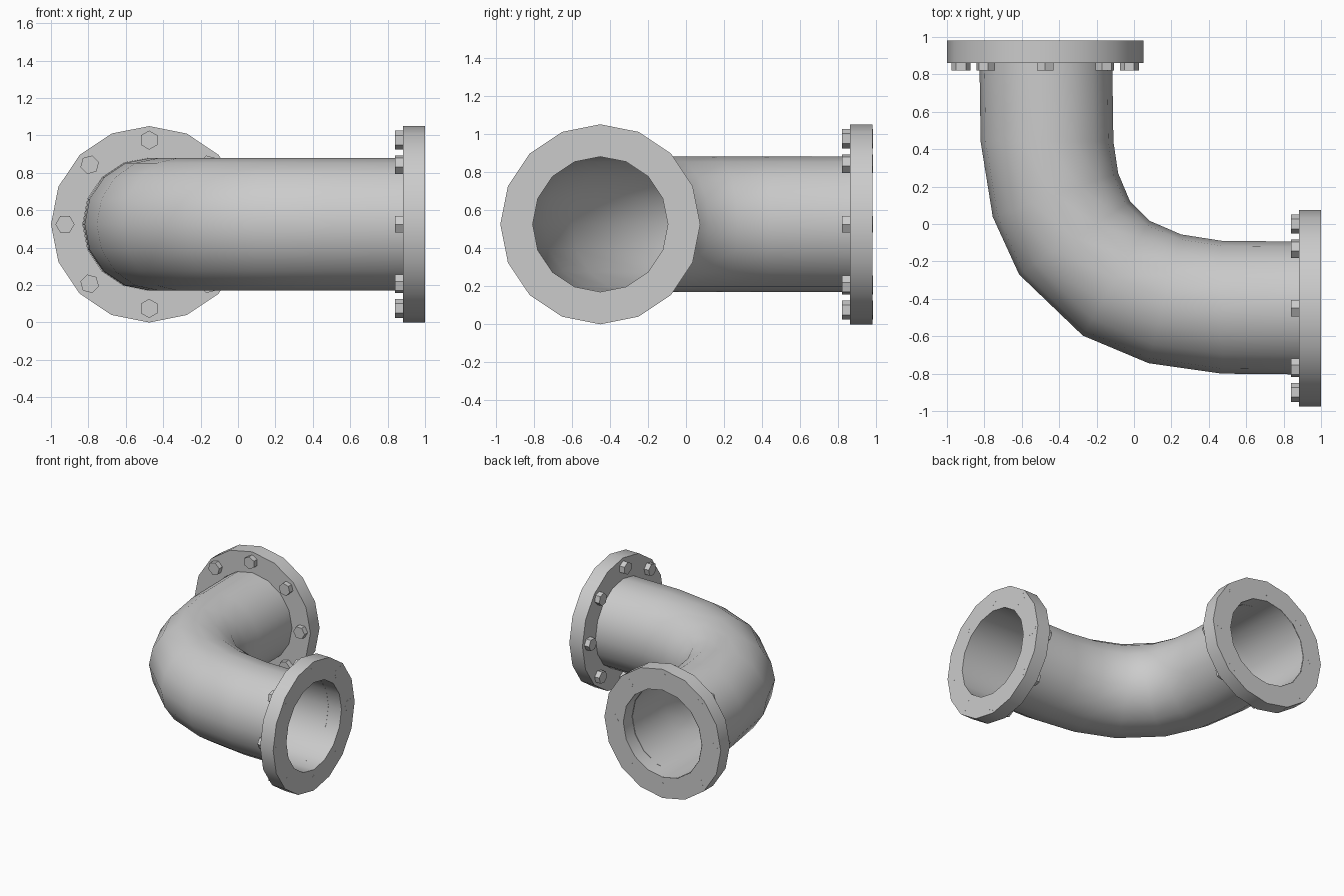
import bpy, bmesh
from math import cos, sin, pi, radians
from mathutils import Vector

if "Cube" in bpy.data.objects:
    bpy.data.objects.remove(bpy.data.objects["Cube"])

SIDES = 16
CZ = 0.525          # height of the pipe axis
PIPE_R = 0.355
UP = Vector((0, 0, 1))


def make_object(name, rings, cap=False):
    """Skin a list of closed rings into a smooth-by-angle object."""
    bm = bmesh.new()
    loops = [[bm.verts.new(p) for p in ring] for ring in rings]
    for a, b in zip(loops, loops[1:]):
        n = len(a)
        for i in range(n):
            j = (i + 1) % n
            bm.faces.new((a[i], a[j], b[j], b[i]))
    if cap:
        bm.faces.new(loops[0][::-1])
        bm.faces.new(loops[-1])
    mesh = bpy.data.meshes.new(name)
    bm.to_mesh(mesh)
    bm.free()
    obj = bpy.data.objects.new(name, mesh)
    bpy.context.collection.objects.link(obj)
    bpy.ops.object.select_all(action='DESELECT')
    obj.select_set(True)
    bpy.context.view_layer.objects.active = obj
    bpy.ops.object.shade_smooth_by_angle(angle=radians(40))
    return obj


def circle(center, u, v, r, n, start=0.0):
    return [center + r * (cos(start + 2 * pi * i / n) * u + sin(start + 2 * pi * i / n) * v)
            for i in range(n)]


# Elbow pipe: outer and inner bend points of each ring, seen from the top
bend = [((-0.828, 0.98), (-0.118, 0.98)),
        ((-0.815, 0.44), (-0.115, 0.44)),
        ((-0.75, 0.04), (-0.09, 0.27)),
        ((-0.615, -0.27), (-0.02, 0.12)),
        ((-0.27, -0.59), (0.08, 0.01)),
        ((0.08, -0.735), (0.25, -0.065)),
        ((0.47, -0.795), (0.47, -0.095)),
        ((1.0, -0.805), (1.0, -0.095))]
rings = []
for outer, inner in bend:
    o, i = Vector((*outer, CZ)), Vector((*inner, CZ))
    side = (i - o).normalized()
    rings.append(circle((o + i) / 2, UP, side, PIPE_R, SIDES))
make_object("elbow_pipe", rings)


def flanged_end(label, face_center, axis):
    """Flange ring plus eight hexagonal bolts around it."""
    side = axis.cross(UP)
    back = face_center - 0.118 * axis
    profile = [(back, PIPE_R), (back, 0.525), (face_center, 0.525), (face_center, PIPE_R)]
    make_object(label + "_flange", [circle(c, UP, side, r, SIDES) for c, r in profile])
    for k in range(8):
        a = k * pi / 4
        offset = 0.45 * (cos(a) * UP + sin(a) * side)
        ends = [face_center + offset - 0.16 * axis, face_center + offset + 0.0005 * axis]
        make_object(f"{label}_bolt_{k + 1}",
                    [circle(c, UP, side, 0.051, 6, a) for c in ends], cap=True)


flanged_end("right", Vector((1.0, -0.45, CZ)), Vector((1, 0, 0)))
flanged_end("back", Vector((-0.475, 0.98, CZ)), Vector((0, 1, 0)))
